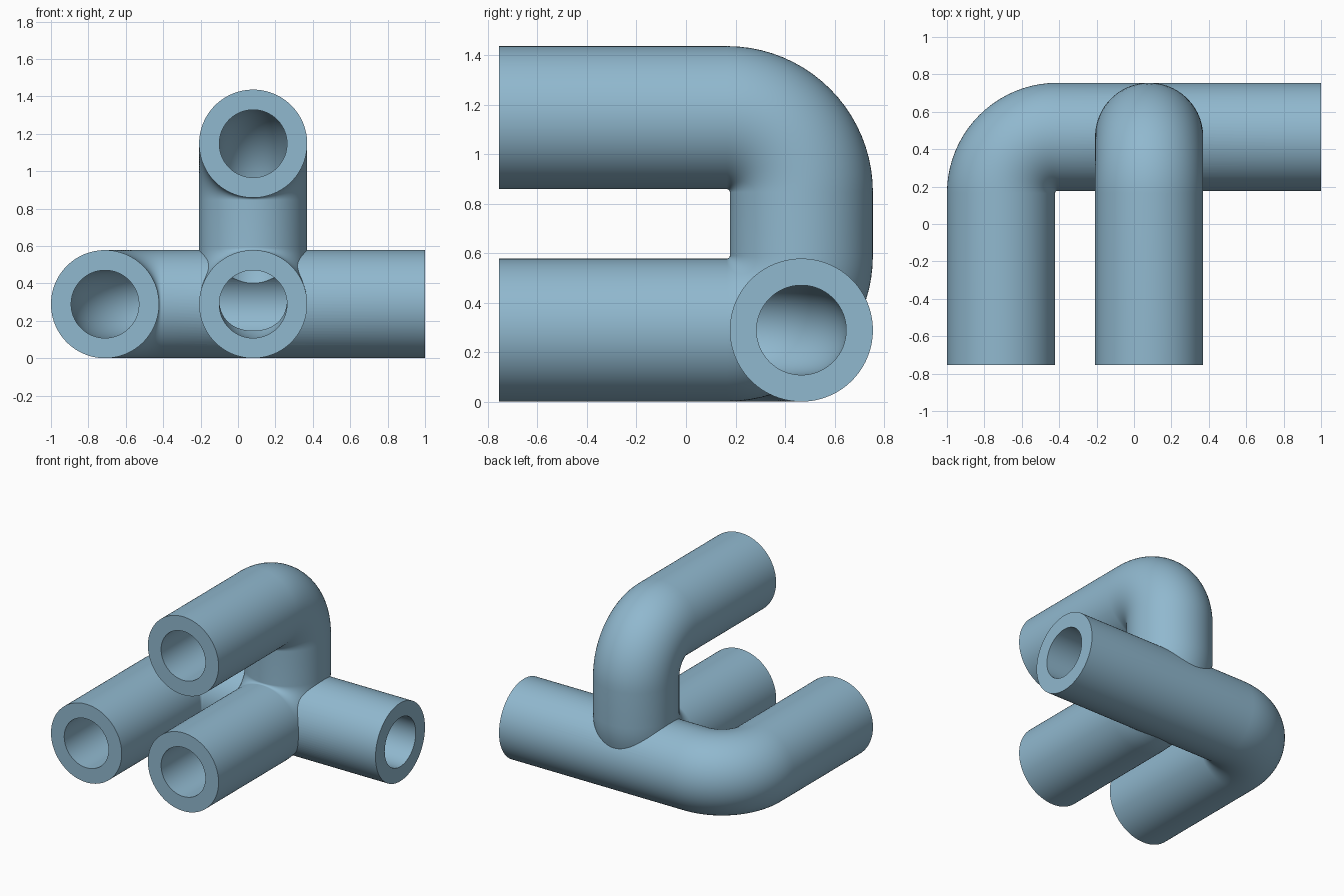
import bpy, bmesh, math
from mathutils import Vector

if "Cube" in bpy.data.objects:
    bpy.data.objects.remove(bpy.data.objects["Cube"])

R_OUT, R_IN, R_BEND = 0.289, 0.181, 0.301
FRONT, BACK = -0.755, 0.466          # open end and centre line of the rear run
LOW, HIGH = 0.289, 1.147             # heights of the pipe centre lines
SIDES, STEPS = 96, 20

blue = bpy.data.materials.new("pipe blue")
blue.diffuse_color = (0.28, 0.48, 0.62, 1)
blue.use_nodes = True
blue.node_tree.nodes["Principled BSDF"].inputs["Base Color"].default_value = blue.diffuse_color


def rounded_path(points):
    """Centre line samples with tangents, each corner turned into an arc."""
    pts = [Vector(p) for p in points]
    out = [(pts[0], (pts[1] - pts[0]).normalized())]
    for a, b, c in zip(pts, pts[1:], pts[2:]):
        d1, d2 = (b - a).normalized(), (c - b).normalized()
        centre = b - d1 * R_BEND + d2 * R_BEND
        for i in range(STEPS + 1):
            t = math.pi / 2 * i / STEPS
            pos = centre - d2 * R_BEND * math.cos(t) + d1 * R_BEND * math.sin(t)
            out.append((pos, d1 * math.cos(t) + d2 * math.sin(t)))
    out.append((pts[-1], (pts[-1] - pts[-2]).normalized()))
    return out


def rod(name, points, radius, normal):
    """Solid round rod swept along a planar path."""
    bm = bmesh.new()
    n = Vector(normal)
    rings = []
    for pos, tan in rounded_path(points):
        side = tan.cross(n)
        rings.append([bm.verts.new(pos + radius * (
            math.cos(2 * math.pi * k / SIDES) * n +
            math.sin(2 * math.pi * k / SIDES) * side)) for k in range(SIDES)])
    for a, b in zip(rings, rings[1:]):
        for k in range(SIDES):
            j = (k + 1) % SIDES
            bm.faces.new((a[k], a[j], b[j], b[k]))
    bm.faces.new(rings[0])
    bm.faces.new(rings[-1])
    bmesh.ops.recalc_face_normals(bm, faces=bm.faces)
    mesh = bpy.data.meshes.new(name)
    bm.to_mesh(mesh)
    bm.free()
    mesh.materials.append(blue)
    obj = bpy.data.objects.new(name, mesh)
    bpy.context.collection.objects.link(obj)
    return obj


def combine(target, other, operation):
    mod = target.modifiers.new(operation.lower(), 'BOOLEAN')
    mod.operation, mod.object, mod.solver = operation, other, 'EXACT'
    bpy.context.view_layer.objects.active = target
    bpy.ops.object.modifier_apply(modifier=mod.name)
    bpy.data.objects.remove(other)


def elbow_path(extra):
    return [(1 + extra, BACK, LOW), (-0.711, BACK, LOW), (-0.711, FRONT - extra, LOW)]


def return_path(extra):
    return [(0.081, FRONT - extra, HIGH), (0.081, BACK, HIGH),
            (0.081, BACK, LOW), (0.081, FRONT - extra, LOW)]


# Outer walls: flat elbow pipe joined with the upright U pipe
fitting = rod("pipe_fitting", elbow_path(0), R_OUT, (0, 0, 1))
combine(fitting, rod("u_pipe", return_path(0), R_OUT, (1, 0, 0)), 'UNION')

# Bores run through both pipes and meet at the junction
combine(fitting, rod("elbow_bore", elbow_path(0.05), R_IN, (0, 0, 1)), 'DIFFERENCE')
combine(fitting, rod("u_bore", return_path(0.05), R_IN, (1, 0, 0)), 'DIFFERENCE')

# Smooth walls with crisp rims
bpy.ops.object.select_all(action='DESELECT')
fitting.select_set(True)
bpy.context.view_layer.objects.active = fitting
bpy.ops.object.shade_smooth_by_angle(angle=math.radians(30))
